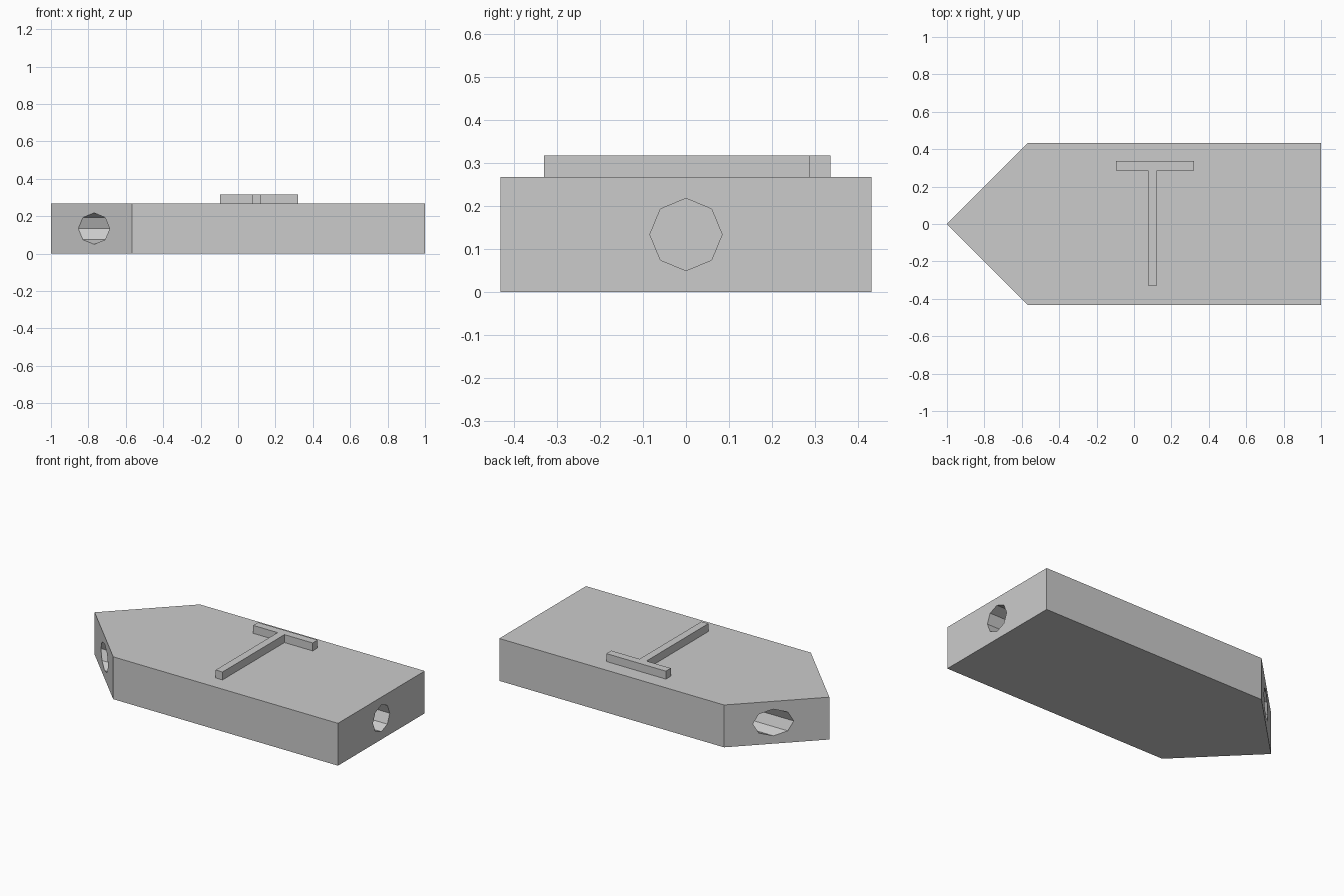
import bpy
import bmesh
from mathutils import Matrix

default = bpy.data.objects.get("Cube")
if default:
    bpy.data.objects.remove(default, do_unlink=True)

# One plain grey
grey = bpy.data.materials.new("plain_grey")
grey.use_nodes = True
color = (0.6, 0.6, 0.6, 1.0)
grey.diffuse_color = color
grey.node_tree.nodes["Principled BSDF"].inputs["Base Color"].default_value = color


def finish(name, bm):
    bmesh.ops.recalc_face_normals(bm, faces=bm.faces)
    mesh = bpy.data.meshes.new(name)
    bm.to_mesh(mesh)
    bm.free()
    mesh.materials.append(grey)
    obj = bpy.data.objects.new(name, mesh)
    bpy.context.collection.objects.link(obj)
    return obj


def slab(name, outline, z0, z1):
    """Extrude a flat outline from z0 up to z1."""
    bm = bmesh.new()
    base = bm.faces.new([bm.verts.new((x, y, z0)) for x, y in outline])
    new = bmesh.ops.extrude_face_region(bm, geom=[base])["geom"]
    top = [g for g in new if isinstance(g, bmesh.types.BMVert)]
    bmesh.ops.translate(bm, verts=top, vec=(0, 0, z1 - z0))
    return finish(name, bm)


half = 0.432
height = 0.267
radius = 0.084

# Body: a slab with a pointed end
body = slab("pointed_body",
            [(-1, 0), (-1 + half, -half), (1, -half), (1, half), (-1 + half, half)],
            0, height)

# Sockets: eight-sided blind holes running lengthwise
bm = bmesh.new()
for x0, x1, y in [(0.5, 1.1, 0), (-1.1, -0.4, -0.23), (-1.1, -0.4, 0.23)]:
    place = Matrix.Translation(((x0 + x1) / 2, y, height / 2)) @ Matrix.Rotation(1.5707963, 4, 'Y')
    bmesh.ops.create_cone(bm, cap_ends=True, segments=8, radius1=radius,
                          radius2=radius, depth=x1 - x0, matrix=place)
cutter = finish("socket_cutter", bm)
cutter.hide_render = True

cut = body.modifiers.new("sockets", 'BOOLEAN')
cut.operation = 'DIFFERENCE'
cut.solver = 'EXACT'
cut.object = cutter
bpy.context.view_layer.objects.active = body
bpy.ops.object.modifier_apply(modifier=cut.name)
bpy.data.objects.remove(cutter, do_unlink=True)

# Raised rib on the top: a crossbar and a stem
bar_l, bar_r, bar_front, bar_back = -0.095, 0.32, 0.287, 0.336
stem_l, stem_r, stem_end = 0.075, 0.123, -0.33
slab("raised_rib",
     [(bar_l, bar_back), (bar_l, bar_front), (stem_l, bar_front), (stem_l, stem_end),
      (stem_r, stem_end), (stem_r, bar_front), (bar_r, bar_front), (bar_r, bar_back)],
     height, height + 0.05)
